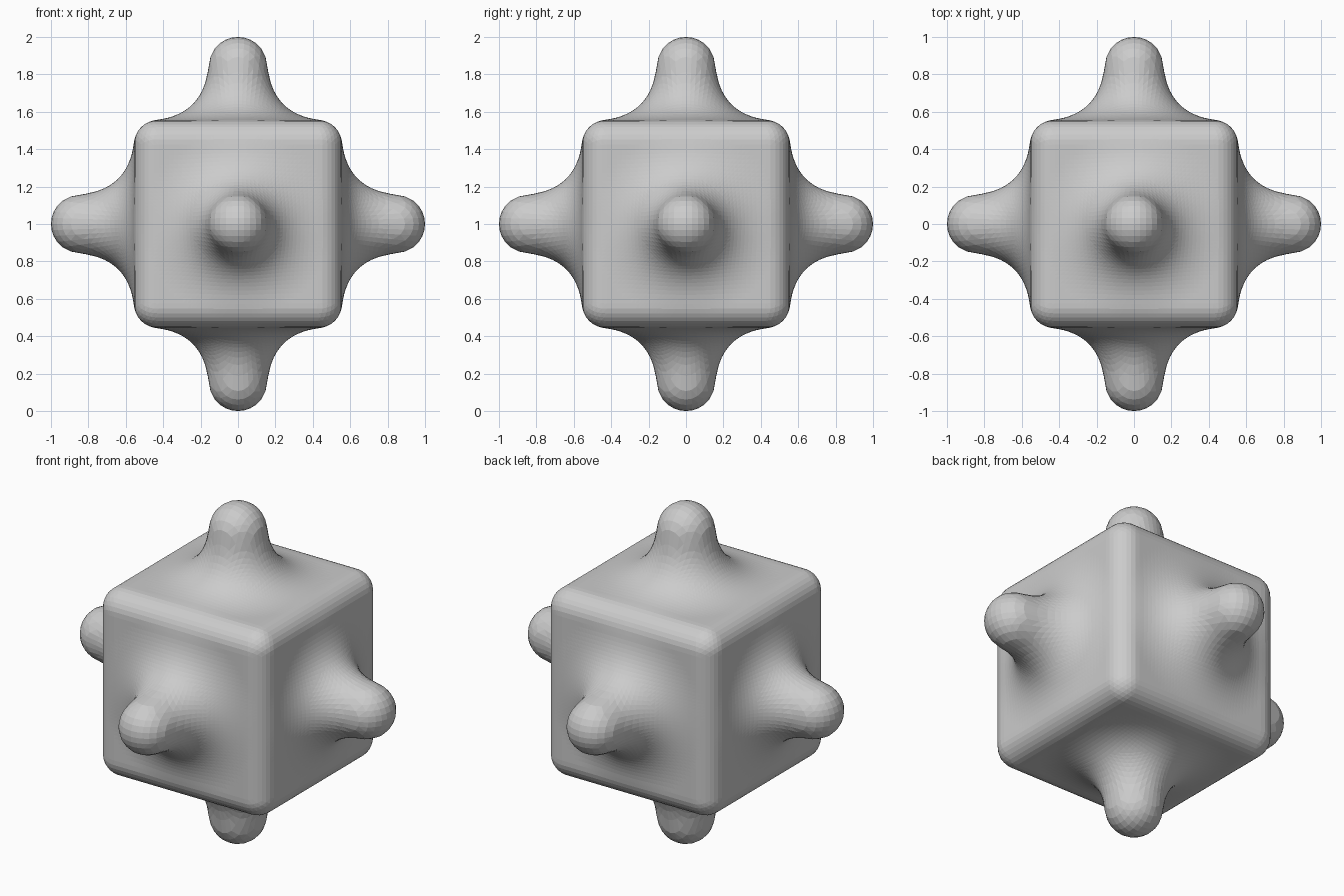
import bpy, bmesh
from math import tan, pi
from mathutils import Vector

if "Cube" in bpy.data.objects:
    bpy.data.objects.remove(bpy.data.objects["Cube"])

HALF, ROUND = 0.553, 0.12      # cube half size and edge rounding
KNOB_R, BLEND = 0.155, 0.35    # knob radius and softness of its join


def smooth_min(a, b):
    h = max(BLEND - abs(a - b), 0) / BLEND
    return min(a, b) - h * h * BLEND / 4


def distance(p):
    """Rounded cube blended with one rounded knob per axis."""
    p = Vector([abs(c) for c in p])
    q = [c - HALF + ROUND for c in p]
    box = Vector([max(c, 0) for c in q]).length + min(max(q), 0) - ROUND
    d = box
    for axis in range(3):
        near = Vector()
        near[axis] = min(max(p[axis], 0.4), 1 - KNOB_R)
        d = smooth_min(d, (p - near).length - KNOB_R)
    return d


def push_out(direction):
    lo, hi = 0.4, 1.05
    for _ in range(18):
        mid = (lo + hi) / 2
        if distance(direction * mid) < 0:
            lo = mid
        else:
            hi = mid
    return direction * lo


# Even grid cube, each point pushed out to the blended surface
bm = bmesh.new()
bmesh.ops.create_cube(bm, size=2)
bmesh.ops.subdivide_edges(bm, edges=bm.edges[:], cuts=47, use_grid_fill=True)
for v in bm.verts:
    ray = Vector([tan(c * pi / 4) for c in v.co]).normalized()
    v.co = push_out(ray) + Vector((0, 0, 1))
bmesh.ops.triangulate(bm, faces=bm.faces[:])
bmesh.ops.recalc_face_normals(bm, faces=bm.faces[:])

mesh = bpy.data.meshes.new("knobbed_cube")
bm.to_mesh(mesh)
bm.free()
body = bpy.data.objects.new("knobbed_cube", mesh)
bpy.context.collection.objects.link(body)
